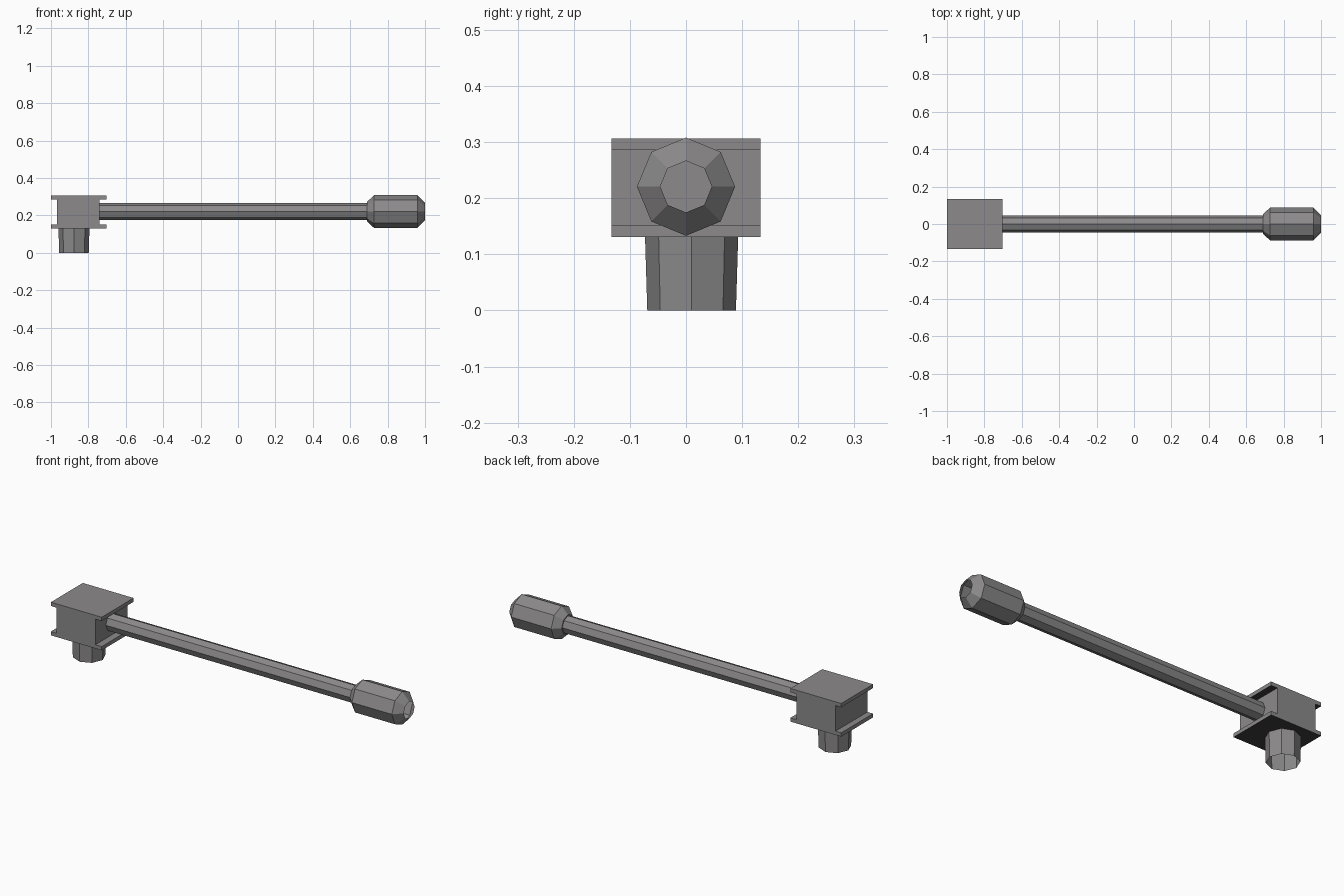
import bpy, bmesh, math
from mathutils import Vector

if "Cube" in bpy.data.objects:
    bpy.data.objects.remove(bpy.data.objects["Cube"])

grey = bpy.data.materials.new("warm_grey")
grey.diffuse_color = (0.262, 0.254, 0.254, 1)
grey.use_nodes = True
grey.node_tree.nodes["Principled BSDF"].inputs["Base Color"].default_value = grey.diffuse_color
black = bpy.data.materials.new("soft_black")
black.diffuse_color = (0.05, 0.048, 0.05, 1)
black.use_nodes = True
black.node_tree.nodes["Principled BSDF"].inputs["Base Color"].default_value = black.diffuse_color


def finish(name, bm):
    bmesh.ops.recalc_face_normals(bm, faces=bm.faces)
    mesh = bpy.data.meshes.new(name)
    bm.to_mesh(mesh)
    bm.free()
    mesh.materials.append(grey)
    obj = bpy.data.objects.new(name, mesh)
    bpy.context.collection.objects.link(obj)
    return obj


def tube(name, profile, centre, axis):
    """Open eight-sided tube; profile holds (distance along axis, radius)."""
    bm = bmesh.new()
    rings = []
    for d, r in profile:
        ring = []
        for i in range(8):
            a = i * math.pi / 4
            u, v = r * math.cos(a), r * math.sin(a)
            offset = Vector((d, u, v)) if axis == 'X' else Vector((u, v, d))
            ring.append(bm.verts.new(Vector(centre) + offset))
        rings.append(ring)
    for lo, hi in zip(rings, rings[1:]):
        for i in range(8):
            j = (i + 1) % 8
            bm.faces.new((lo[i], lo[j], hi[j], hi[i]))
    return finish(name, bm)


# Housing: I-shaped profile extruded along y
bm = bmesh.new()
xl, xr, il, ir = -1.0, -0.703, -0.967, -0.74
z0, z1, z2, z3 = 0.131, 0.151, 0.286, 0.306
outline = [(xl, z0), (xr, z0), (xr, z1), (ir, z1), (ir, z2), (xr, z2),
           (xr, z3), (xl, z3), (xl, z2), (il, z2), (il, z1), (xl, z1)]
face = bm.faces.new([bm.verts.new((x, -0.133, z)) for x, z in outline])
out = bmesh.ops.extrude_face_region(bm, geom=[face], use_keep_orig=True)
moved = [g for g in out["geom"] if isinstance(g, bmesh.types.BMVert)]
bmesh.ops.translate(bm, verts=moved, vec=(0, 0.266, 0))
housing = finish("housing", bm)

# Undersides of both housing flanges are black
housing.data.materials.append(black)
for p in housing.data.polygons:
    if p.normal.z < -0.5:
        p.material_index = 1

# Arm and grip: hollow octagonal tube swelling into a chamfered grip
tube("arm", [(-0.74, 0.046), (0.69, 0.046)], (0, 0, 0.2205), 'X')
tube("grip", [(0.69, 0.046), (0.69, 0.052), (0.727, 0.0875), (0.96, 0.0875), (1.0, 0.046)],
     (0, 0, 0.2205), 'X')

# Socket: slightly flared open tube under the housing
tube("socket", [(0, 0.079), (0.131, 0.083)], (-0.877, 0.01, 0), 'Z')
